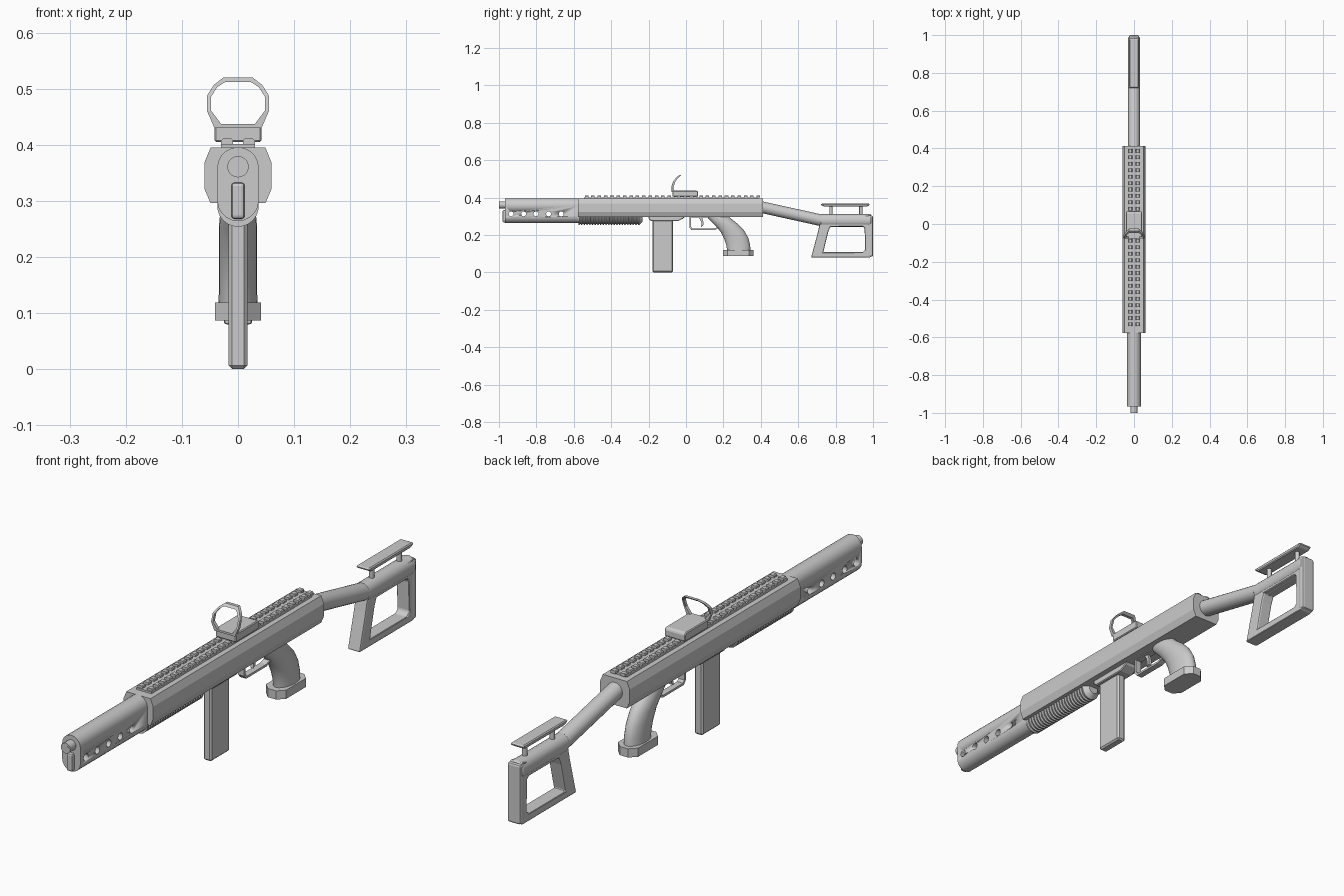
import bpy, bmesh
from math import sin, cos, pi
from mathutils import Vector

if "Cube" in bpy.data.objects:
    bpy.data.objects.remove(bpy.data.objects["Cube"])


def loft(name, rings, cyclic=False, smooth=0, bevel=0, segs=2):
    """Skin a list of equal-length vertex rings; cap the ends unless cyclic."""
    bm = bmesh.new()
    vs = [[bm.verts.new(p) for p in r] for r in rings]
    n, m = len(vs[0]), len(vs)
    for i in range(m if cyclic else m - 1):
        a, b = vs[i], vs[(i + 1) % m]
        for j in range(n):
            k = (j + 1) % n
            bm.faces.new((a[j], a[k], b[k], b[j]))
    if not cyclic:
        bm.faces.new(vs[0])
        bm.faces.new(vs[-1])
    bmesh.ops.recalc_face_normals(bm, faces=bm.faces)
    me = bpy.data.meshes.new(name)
    bm.to_mesh(me)
    bm.free()
    ob = bpy.data.objects.new(name, me)
    bpy.context.collection.objects.link(ob)
    if bevel:
        mod = ob.modifiers.new("bevel", 'BEVEL')
        mod.width, mod.segments, mod.limit_method = bevel, segs, 'ANGLE'
    if smooth:
        bpy.ops.object.select_all(action='DESELECT')
        ob.select_set(True)
        bpy.context.view_layer.objects.active = ob
        bpy.ops.object.shade_smooth_by_angle(angle=smooth * pi / 180)
    return ob


def side(name, yz, hw, **kw):
    """Side profile (y, z) extruded across x."""
    return loft(name, [[(x, y, z) for y, z in yz] for x in (-hw, hw)], **kw)


def along(name, xz, y0, y1, **kw):
    """Front profile (x, z) extruded along y."""
    return loft(name, [[(x, y, z) for x, z in xz] for y in (y0, y1)], **kw)


def box(name, hw, y0, y1, z0, z1, **kw):
    return side(name, [(y0, z0), (y1, z0), (y1, z1), (y0, z1)], hw, **kw)


def frame(name, outer, inner, hw, **kw):
    """Closed side-view frame with an opening."""
    rings = [[(s * hw, y, z) for y, z in p]
             for p, s in ((outer, -1), (outer, 1), (inner, 1), (inner, -1))]
    return loft(name, rings, cyclic=True, **kw)


def rod(name, a, b, r, n=20, **kw):
    a, b = Vector(a), Vector(b)
    q = (b - a).to_track_quat('Z', 'Y')
    ring = [q @ Vector((r * cos(2 * pi * i / n), r * sin(2 * pi * i / n), 0)) for i in range(n)]
    return loft(name, [[p + v for v in ring] for p in (a, b)], smooth=40, **kw)


def stadium(r, z0, z1, n=10):
    return ([(r * cos(pi * i / n), z1 - r + r * sin(pi * i / n)) for i in range(n + 1)] +
            [(-r * cos(pi * i / n), z0 + r - r * sin(pi * i / n)) for i in range(n + 1)])


# Receiver
along("receiver", [(.049, .395), (.06, .368), (.06, .322), (.049, .296),
                   (-.049, .296), (-.06, .322), (-.06, .368), (-.049, .395)], -.578, .413)

# Barrel shroud with vent holes cut through
shroud = along("barrel_shroud", stadium(.037, .264, .396), -.967, -.57, smooth=35)
for y in (-.935, -.868, -.802, -.735, -.667):
    cut = rod("vent_cutter", (-.1, y, .313), (.1, y, .313), .013)
    cut.hide_render = True
    cut.hide_set(True)
    mod = shroud.modifiers.new("vent", 'BOOLEAN')
    mod.object, mod.operation, mod.solver = cut, 'DIFFERENCE', 'EXACT'
rod("muzzle", (0, -1, .361), (0, -.95, .361), .019)
rod("muzzle_bore", (0, -1.0005, .361), (0, -.99, .361), .012)
box("muzzle_tab", .012, -.98, -.96, .268, .333, bevel=.006)

# Ribbed foregrip
prof = [(-.576, .037)]
for i in range(22):
    y = -.57 + i * .0145
    prof += [(y, .037), (y + .003, .032), (y + .007, .032), (y + .010, .037)]
prof += [(-.25, .037), (-.232, .02)]
loft("ribbed_foregrip", [[(r * cos(pi * i / 12), y, .291 + r * sin(pi * i / 12))
                          for i in range(24)] for y, r in prof], smooth=30)

# Top rail with paired teeth
box("rail_base", .03, -.545, .385, .39, .402)
for i in range(28):
    y = -.541 + i * .034
    for s, label in ((-1, "left"), (1, "right")):
        a, b = sorted((s * .009, s * .03))
        along("rail_tooth_" + label, [(a, .40), (b, .40), (b, .408), (b - .003, .411),
                                     (a + .003, .411), (a, .408)], y, y + .019)

# Reflex sight: base and curved octagonal hood
side("sight_base", [(-.072, .405), (.065, .405), (.065, .43), (.058, .437), (-.05, .437),
                    (-.072, .437)], .042, bevel=.003, segs=1)
half_out = [(.042, .43), (.055, .46), (.055, .488), (.043, .507), (.026, .52)]
half_in = [(.03, .437), (.048, .461), (.048, .486), (.037, .503), (.023, .512)]


def hood(half, off):
    pts = half + [(-x, z) for x, z in reversed(half)]
    return [(x, -.078 + off + 9.7 * max(0, z - .455) ** 2, z) for x, z in pts]


loft("sight_hood", [hood(half_out, 0), hood(half_out, .012), hood(half_in, .012),
                    hood(half_in, 0)], cyclic=True)

# Magazine and its well
side("magazine_well", [(-.2, .3), (-.2, .286), (-.185, .274), (-.045, .274), (-.015, .288),
                       (-.005, .3)], .028, bevel=.003, segs=1)
box("magazine", .017, -.18, -.07, .001, .29, bevel=.006, segs=1)

# Trigger and guard
frame("trigger_guard",
      [(.018, .298), (.018, .24), (.03, .226), (.15, .226), (.185, .24), (.185, .298)],
      [(.027, .293), (.027, .243), (.034, .234), (.147, .234), (.176, .245), (.176, .293)], .012)
side("trigger", [(.065, .298), (.085, .298), (.093, .27), (.092, .25), (.08, .243),
                 (.083, .262), (.077, .28)], .006)

# Pistol grip: elliptical sections sweeping down and back
sections = [(.105, .31, .225, .305, .028), (.122, .285, .235, .292, .031),
            (.158, .25, .278, .258, .034), (.187, .215, .310, .225, .034),
            (.206, .175, .333, .185, .034), (.217, .14, .343, .145, .034),
            (.22, .11, .345, .11, .035)]
rings = []
for y0, z0, y1, z1, w in sections:
    rings.append([(w * sin(2 * pi * i / 24),
                   (y0 + y1) / 2 - (y1 - y0) / 2 * cos(2 * pi * i / 24),
                   (z0 + z1) / 2 - (z1 - z0) / 2 * cos(2 * pi * i / 24)) for i in range(24)])
loft("pistol_grip", rings, smooth=50)


def octagon(w, y0, y1, c, z):
    return [(-w + c, y0, z), (w - c, y0, z), (w, y0 + c, z), (w, y1 - c, z),
            (w - c, y1, z), (-w + c, y1, z), (-w, y1 - c, z), (-w, y0 + c, z)]


loft("grip_base", [octagon(.041, .197, .36, .024, z) for z in (.087, .119)])

# Stock tube, upper body and open frame
rod("stock_tube", (0, .395, .351), (0, .74, .275), .031, n=24)
along("stock_body", stadium(.031, .243, .312), .718, .99, smooth=35, bevel=.005)
frame("stock_frame",
      [(.715, .26), (.705, .215), (.669, .08), (.985, .08), (.995, .09), (.995, .297),
       (.985, .308)],
      [(.772, .245), (.76, .215), (.734, .108), (.945, .108), (.958, .12), (.955, .235),
       (.945, .245)], .025, bevel=.006)
box("butt_plate", .027, .972, 1.0, .084, .304, bevel=.008)

# Raised cheek rest on two pegs
side("cheek_rest", [(.738, .352), (.968, .352), (.984, .362), (.98, .368), (.724, .368),
                    (.72, .362)], .026, bevel=.004, segs=1)
for y in (.775, .935):
    rod("cheek_rest_peg", (0, y, .3), (0, y, .356), .009, n=12)
